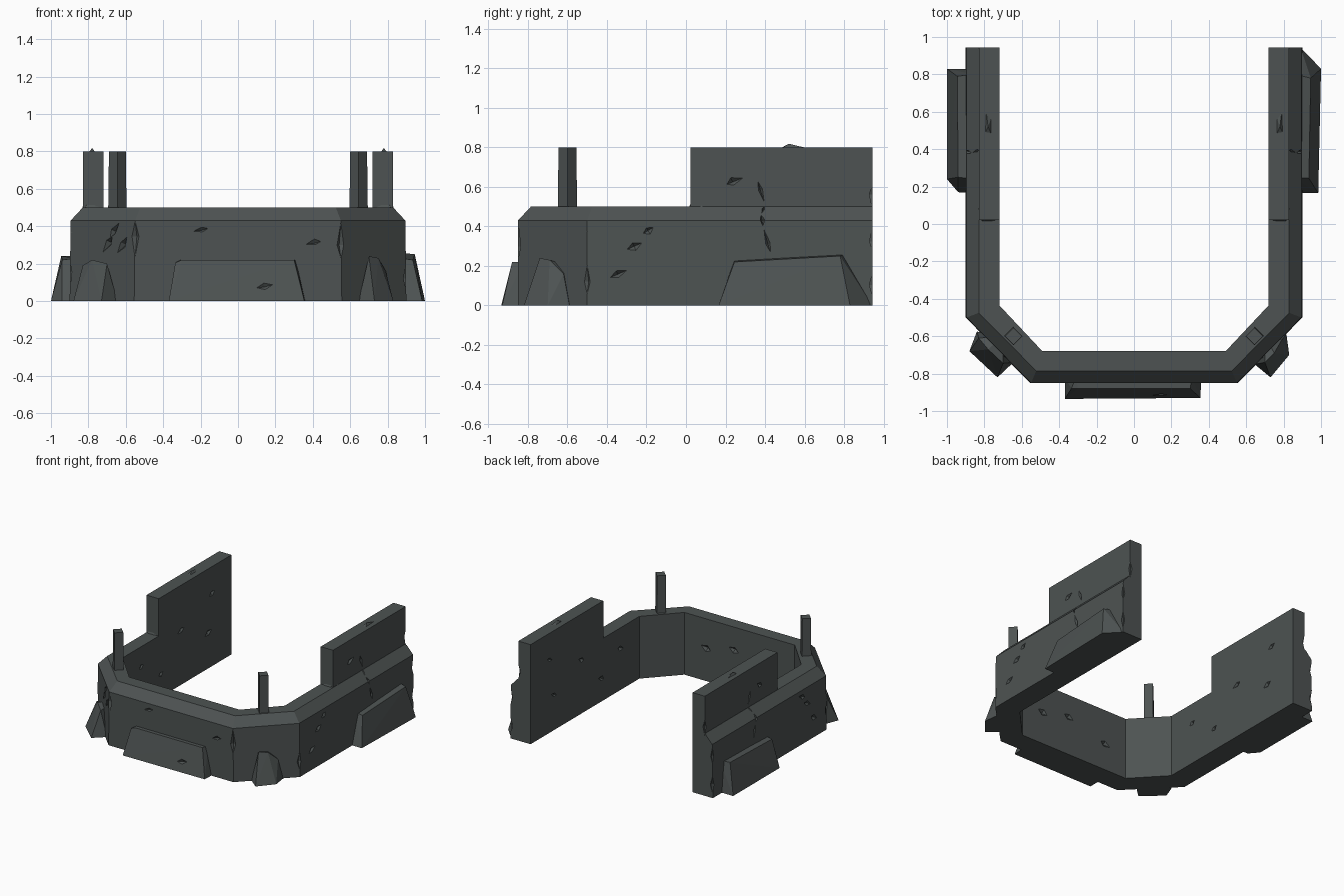
import bpy, bmesh, random
from mathutils import Vector

if "Cube" in bpy.data.objects:
    bpy.data.objects.remove(bpy.data.objects["Cube"])

random.seed(4)
stone = bpy.data.materials.new("dark grey stone")
stone.diffuse_color = (0.075, 0.086, 0.085, 1)
stone.use_nodes = True
stone.node_tree.nodes["Principled BSDF"].inputs["Base Color"].default_value = stone.diffuse_color


def finish(name, bm):
    bmesh.ops.recalc_face_normals(bm, faces=bm.faces)
    me = bpy.data.meshes.new(name)
    bm.to_mesh(me)
    bm.free()
    me.materials.append(stone)
    ob = bpy.data.objects.new(name, me)
    bpy.context.collection.objects.link(ob)
    return ob


def hull(name, pts):
    """Faceted block around a few points."""
    bm = bmesh.new()
    for p in pts:
        bm.verts.new(p)
    r = bmesh.ops.convex_hull(bm, input=bm.verts)
    bmesh.ops.delete(bm, geom=[v for v in bm.verts if not v.link_faces], context='VERTS')
    bmesh.ops.dissolve_limit(bm, angle_limit=0.01, verts=bm.verts, edges=bm.edges)
    return finish(name, bm)


def box(name, x0, x1, y0, y1, z0, z1):
    return hull(name, [(x, y, z) for x in (x0, x1) for y in (y0, y1) for z in (z0, z1)])


def boolean(ob, others, op):
    """Apply one boolean per helper, then remove the helpers."""
    for o in others:
        m = ob.modifiers.new("cut", 'BOOLEAN')
        m.operation, m.solver, m.object = op, 'EXACT', o
        o.hide_render = True
    dg = bpy.context.evaluated_depsgraph_get()
    me = bpy.data.meshes.new_from_object(ob.evaluated_get(dg))
    ob.modifiers.clear()
    ob.data = me
    me.materials.clear()
    me.materials.append(stone)
    for p in me.polygons:
        p.material_index = 0
    for o in others:
        bpy.data.objects.remove(o)


# low wall: chamfered profile swept along a U path
def u_path(x, yb, cx, yf):
    half = [(x, 0.945), (x, yb), (cx, yf)]
    return half + [(-a, b) for a, b in reversed(half)]


rails = [(u_path(0.90, -0.50, 0.555, -0.85), 0.0),
         (u_path(0.895, -0.50, 0.55, -0.85), 0.43),
         (u_path(0.83, -0.475, 0.523, -0.785), 0.5),
         (u_path(0.72, -0.435, 0.49, -0.68), 0.5),
         (u_path(0.72, -0.435, 0.49, -0.68), 0.0)]
bm = bmesh.new()
grid = [[bm.verts.new((x, y, z)) for x, y in path] for path, z in rails]
for k in range(5):
    a, b = grid[k], grid[(k + 1) % 5]
    for i in range(5):
        bm.faces.new((a[i], a[i + 1], b[i + 1], b[i]))
for i in (0, 5):
    bm.faces.new([g[i] for g in grid])
wall = finish("curved_wall", bm)

# tall panels standing on the two arms, with a broken lump at the front foot
extra = []
for s in (-1, 1):
    extra.append(box("panel", s * 0.72, s * 0.829, 0.022, 0.945, 0.3, 0.8))
    extra.append(hull("foot", [(s * 0.74, 0.0, 0.46), (s * 0.82, 0.0, 0.46), (s * 0.80, 0.05, 0.58),
                               (s * 0.75, 0.05, 0.56), (s * 0.84, 0.09, 0.48), (s * 0.74, 0.09, 0.48)]))
    extra.append(hull("shard", [(s * 0.75, 0.45, 0.78), (s * 0.81, 0.46, 0.78), (s * 0.78, 0.52, 0.818),
                                (s * 0.80, 0.68, 0.78), (s * 0.75, 0.60, 0.78)]))
    # posts on the diagonal corners
    c, r = Vector((s * 0.645, -0.6, 0)), 0.045
    extra.append(hull("post", [c + Vector((dx * k, dy * k, z)) for dx, dy in ((r, 0), (-r, 0), (0, r), (0, -r))
                               for z, k in ((0.45, 1.1), (0.56, 0.95), (0.8, 1.0))]))

# sloped plinths: front, sides and corners
extra.append(hull("front_plinth", [(-0.37, -0.935, 0), (0.355, -0.93, 0), (-0.37, -0.82, 0), (0.36, -0.82, 0),
                                   (-0.335, -0.88, 0.205), (-0.30, -0.88, 0.22), (0.30, -0.88, 0.22),
                                   (-0.31, -0.82, 0.22), (0.31, -0.82, 0.22)]))
extra.append(hull("right_plinth", [(0.985, 0.165, 0), (1.0, 0.83, 0), (0.89, 0.944, 0), (0.86, 0.165, 0),
                                   (0.935, 0.245, 0.22), (0.945, 0.78, 0.25), (0.86, 0.245, 0.23),
                                   (0.86, 0.80, 0.26), (0.86, 0.944, 0)]))
extra.append(hull("left_plinth", [(-1.0, 0.24, 0), (-1.0, 0.83, 0), (-0.86, 0.83, 0), (-0.86, 0.165, 0),
                                  (-0.94, 0.17, 0), (-0.94, 0.25, 0.22), (-0.945, 0.79, 0.24),
                                  (-0.86, 0.24, 0.23), (-0.86, 0.80, 0.24)]))
extra.append(hull("left_corner_plinth", [(-0.84, -0.575, 0), (-0.88, -0.68, 0), (-0.73, -0.82, 0),
                                         (-0.645, -0.74, 0), (-0.70, -0.6, 0), (-0.83, -0.61, 0.19),
                                         (-0.70, -0.745, 0.20), (-0.78, -0.67, 0.22), (-0.70, -0.6, 0.2)]))
extra.append(hull("right_corner_plinth", [(0.815, -0.59, 0), (0.83, -0.70, 0), (0.73, -0.82, 0),
                                          (0.645, -0.75, 0), (0.70, -0.6, 0), (0.79, -0.62, 0.16),
                                          (0.70, -0.74, 0.24), (0.75, -0.69, 0.23), (0.70, -0.6, 0.2)]))
boolean(wall, extra, 'UNION')


# chips and cracks: stretched eight-sided splinters cut from the surface
def splinter(a, b, n, w, d):
    a, b, n = Vector(a), Vector(b), Vector(n).normalized()
    m = a.lerp(b, random.uniform(0.35, 0.65))
    side = (b - a).cross(n).normalized() * w
    return hull("splinter", [a + n * 0.004, b + n * 0.004, m + side * random.uniform(0.7, 1.2) + n * 0.006,
                             m - side * random.uniform(0.7, 1.2) + n * 0.005, m + n * 0.03, m - n * d])


cuts = []
# zigzag cracks on the outer arms
for s in (-1, 1):
    crack = [(0.83, 0.36, 0.64), (0.83, 0.40, 0.51), (0.868, 0.38, 0.46), (0.896, 0.39, 0.40), (0.898, 0.43, 0.26)]
    for p, q in zip(crack, crack[1:]):
        cuts.append(splinter((s * p[0], p[1], p[2]), (s * q[0], q[1], q[2]), (s, 0, 0.2), 0.014, 0.02))
    # chips on the arm faces, outer then inner
    for y, z in ((0.25, 0.63), (-0.26, 0.3), (-0.34, 0.16), (-0.19, 0.38), (-0.52, 0.36)):
        x = 0.829 if z > 0.5 else 0.897
        e = random.uniform(0.03, 0.05)
        cuts.append(splinter((s * x, y - e, z - 0.02), (s * x, y + e, z + 0.02), (s, 0, 0), 0.025, 0.02))
    for y, z in ((0.3, 0.45), (0.65, 0.3), (0.7, 0.6), (0.05, 0.2), (-0.2, 0.35)):
        e = random.uniform(0.03, 0.05)
        cuts.append(splinter((s * 0.72, y - e, z - 0.03), (s * 0.72, y + e, z), (-s, 0, 0), 0.025, 0.02))
    # broken rear edges
    for z in (0.12, 0.36, 0.56):
        x = 0.829 if z > 0.5 else 0.897
        cuts.append(splinter((s * x, 0.945, z - 0.09), (s * x, 0.945, z + 0.06), (s, 1, 0), 0.03, 0.025))
    # chipped diagonal corner
    cuts.append(splinter((s * 0.55, -0.85, 0.22), (s * 0.55, -0.85, 0.44), (s * 0.4, -1, 0), 0.04, 0.025))
    cuts.append(splinter((s * 0.898, -0.5, 0.05), (s * 0.898, -0.5, 0.22), (s, -0.4, 0), 0.03, 0.02))
# battered patch on the left front
for x, y, z in ((-0.66, -0.743, 0.38), (-0.62, -0.783, 0.3), (-0.70, -0.703, 0.3)):
    cuts.append(splinter((x - 0.03, y + 0.03, z - 0.05), (x + 0.03, y - 0.03, z + 0.05), (-1, -1, 0), 0.025, 0.03))
# chips along the front, outside and inside
for x, z in ((-0.2, 0.37), (0.15, 0.07), (0.4, 0.3)):
    y = -0.912 if z < 0.2 else -0.85
    cuts.append(splinter((x - 0.05, y, z), (x + 0.05, y, z + 0.02), (0, -1, 0.2), 0.02, 0.015))
for x, z in ((-0.3, 0.2), (0.05, 0.3), (0.3, 0.25)):
    cuts.append(splinter((x - 0.05, -0.68, z), (x + 0.05, -0.68, z + 0.03), (0, 1, 0), 0.03, 0.02))
boolean(wall, cuts, 'DIFFERENCE')
